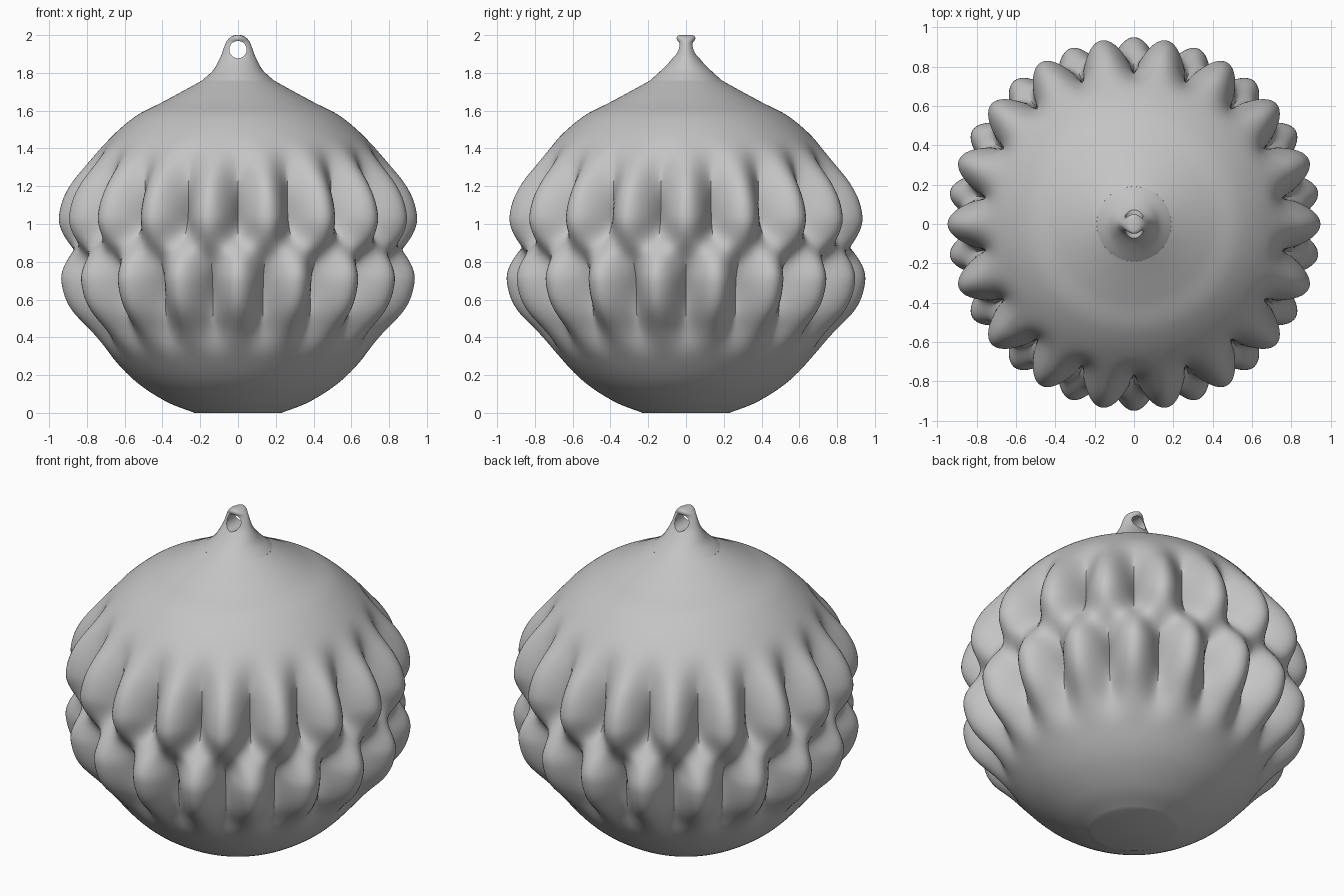
import bpy
import math
from mathutils import Vector

if "Cube" in bpy.data.objects:
    bpy.data.objects.remove(bpy.data.objects["Cube"])

grey = bpy.data.materials.new("plain_grey")
grey.use_nodes = True
COLOUR = (0.55, 0.55, 0.55, 1)
grey.diffuse_color = COLOUR
grey.node_tree.nodes["Principled BSDF"].inputs["Base Color"].default_value = COLOUR


def spline(points, steps):
    """Smooth curve through the given points."""
    p = [Vector(q) for q in points]
    p = [p[0] * 2 - p[1]] + p + [p[-1] * 2 - p[-2]]
    out = []
    for a, b, c, d in zip(p, p[1:], p[2:], p[3:]):
        for i in range(steps):
            t = i / steps
            out.append(0.5 * (2 * b + (c - a) * t + (2 * a - 5 * b + 4 * c - d) * t ** 2
                              + (3 * b - a - 3 * c + d) * t ** 3))
    return out + [p[-2]]


def loft(name, rings, cap_top):
    """Skin a stack of closed rings."""
    n = len(rings[0])
    verts = [v for ring in rings for v in ring]
    faces = [(k * n + i, k * n + (i + 1) % n, (k + 1) * n + (i + 1) % n, (k + 1) * n + i)
             for k in range(len(rings) - 1) for i in range(n)]
    faces.append(tuple(reversed(range(n))))
    if cap_top:
        faces.append(tuple(range(len(verts) - n, len(verts))))
    mesh = bpy.data.meshes.new(name)
    mesh.from_pydata(verts, [], faces)
    mesh.materials.append(grey)
    obj = bpy.data.objects.new(name, mesh)
    bpy.context.collection.objects.link(obj)
    return obj


def smooth(obj, angle):
    bpy.ops.object.select_all(action='DESELECT')
    obj.select_set(True)
    bpy.context.view_layer.objects.active = obj
    bpy.ops.object.shade_smooth_by_angle(angle=math.radians(angle))


# Body: round profile with two staggered rows of lobes meeting at the waist
LOBES, WAIST, PEAK, FADE, DEPTH = 18, 0.87, 0.175, 0.425, 0.088
SEGMENTS = LOBES * 20


def lobe_strength(z):
    u = abs(z - WAIST)
    if u < PEAK:
        s = math.sin(math.pi / 2 * u / PEAK)
    elif u < PEAK + FADE:
        s = math.cos(math.pi / 2 * (u - PEAK) / FADE) ** 2
    else:
        s = 0
    return math.copysign(s, z - WAIST)


def body_ring(r, z):
    s = lobe_strength(z)
    ring = []
    for i in range(SEGMENTS):
        a = 2 * math.pi * i / SEGMENTS
        phase = LOBES * a / 2 + (math.pi / 2 if s < 0 else 0)
        soft = math.cos(2 * phase)
        creased = 2 * abs(math.cos(phase)) - 1
        t = s * s
        rad = r + DEPTH * abs(s) * (soft * (1 - t) + creased * t)
        ring.append((rad * math.cos(a), rad * math.sin(a), z))
    return ring


profile = [(0.23, 0), (0.38, 0.06), (0.54, 0.165), (0.67, 0.3), (0.757, 0.43),
           (0.832, 0.55), (0.86, 0.69), (0.873, 0.87), (0.86, 1.04), (0.838, 1.17),
           (0.794, 1.28), (0.698, 1.43), (0.55, 1.565), (0.4, 1.645), (0.28, 1.71),
           (0.19, 1.76)]
body = loft("ornament_body", [body_ring(r, z) for r, z in spline(profile, 8)], False)
smooth(body, 50)

# Hanging neck: round below, flattened front to back towards the top
neck_sizes = [(0.19, 0.19, 1.76), (0.135, 0.135, 1.81), (0.107, 0.09, 1.855),
              (0.088, 0.06, 1.895), (0.074, 0.045, 1.935), (0.064, 0.04, 1.96),
              (0.05, 0.049, 1.98), (0.032, 0.046, 1.994), (0.012, 0.035, 2.0)]
neck = loft("hanging_neck",
            [[(w * math.cos(2 * math.pi * i / 64), d * math.sin(2 * math.pi * i / 64), z)
              for i in range(64)] for w, d, z in spline(neck_sizes, 5)], True)

# Hole through the neck
bpy.ops.mesh.primitive_cylinder_add(vertices=48, radius=0.046, depth=0.6,
                                    location=(0, 0, 1.923), rotation=(math.pi / 2, 0, 0))
cutter = bpy.context.object
cutter.name = "hole_cutter"
cutter.data.materials.append(grey)
cutter.hide_render = True
cut = neck.modifiers.new("hole", 'BOOLEAN')
cut.operation = 'DIFFERENCE'
cut.solver = 'EXACT'
cut.object = cutter
bpy.ops.object.select_all(action='DESELECT')
neck.select_set(True)
bpy.context.view_layer.objects.active = neck
bpy.ops.object.modifier_apply(modifier="hole")
bpy.data.objects.remove(cutter)
smooth(neck, 45)
